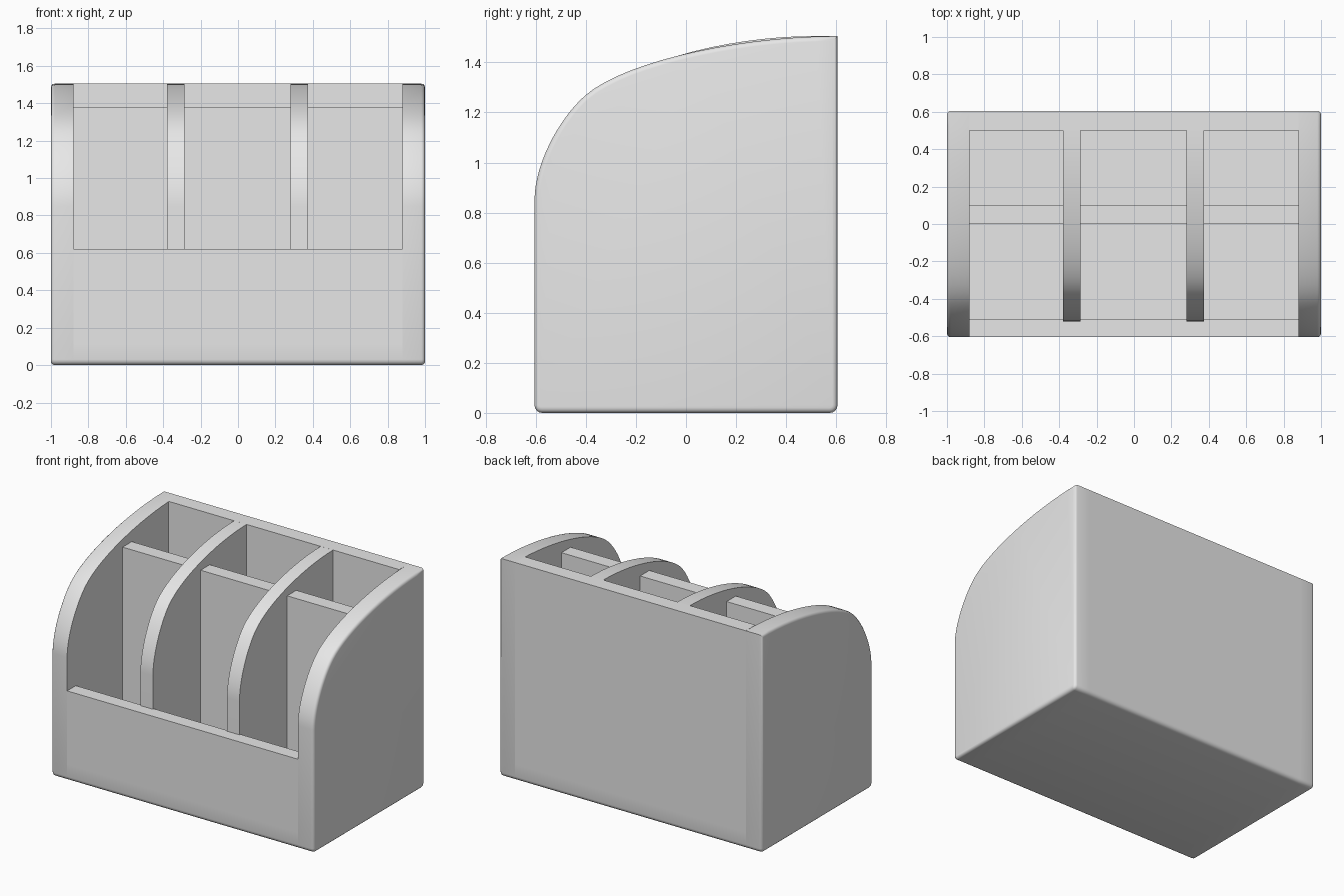
import bpy, bmesh, math
from mathutils import Vector
from mathutils.geometry import interpolate_bezier

cube = bpy.data.objects.get("Cube")
if cube:
    bpy.data.objects.remove(cube, do_unlink=True)

grey = bpy.data.materials.new("light grey")
grey.use_nodes = True
GREY = (0.8, 0.8, 0.8, 1.0)
grey.diffuse_color = GREY
grey.node_tree.nodes["Principled BSDF"].inputs["Base Color"].default_value = GREY

DEPTH, HEIGHT = 0.605, 1.505     # half depth, full height
INNER = 0.88                     # inside face of the side walls
BASE_TOP = 0.11
CORNER = 0.03


def corner(cy, cz, start, r=CORNER, steps=4):
    """Quarter-circle of (y, z) points around a centre."""
    angles = [math.radians(start + 90 * i / steps) for i in range(steps + 1)]
    return [(cy + r * math.cos(a), cz + r * math.sin(a)) for a in angles]


def rounded_curve(front, back):
    """Sweeping upper edge from the front up to the top of the back."""
    knots = [((-0.605, 0.85), (-0.605, 1.0), (-0.5, 1.185), (-0.4, 1.27)),
             ((-0.4, 1.27), (-0.25, 1.40), (0.2, 1.505), (0.605, 1.505))]
    pts = []
    for k in knots:
        seg = interpolate_bezier(*[Vector((y, z, 0)) for y, z in k], 16)
        pts += [(p.x, p.y) for p in (seg[1:] if pts else seg)]
    scale = (back - front) / (2 * DEPTH)
    return [(front + (y + DEPTH) * scale, z) for y, z in pts]


def extrude_x(name, profile, x0, x1, rim_x=None):
    """Extrude a (y, z) profile along x; optionally round the rim at rim_x."""
    bm = bmesh.new()
    face = bm.faces.new([bm.verts.new((x0, y, z)) for y, z in profile])
    res = bmesh.ops.extrude_face_region(bm, geom=[face])
    moved = [v for v in res["geom"] if isinstance(v, bmesh.types.BMVert)]
    bmesh.ops.translate(bm, verts=moved, vec=(x1 - x0, 0, 0))
    bmesh.ops.recalc_face_normals(bm, faces=bm.faces)
    if rim_x is not None:
        rim = [e for e in bm.edges
               if all(abs(v.co.x - rim_x) < 1e-5 for v in e.verts)]
        bmesh.ops.bevel(bm, geom=rim, offset=0.02, segments=3,
                        profile=0.5, affect='EDGES')
    mesh = bpy.data.meshes.new(name)
    bm.to_mesh(mesh)
    bm.free()
    mesh.materials.append(grey)
    obj = bpy.data.objects.new(name, mesh)
    bpy.context.collection.objects.link(obj)
    bpy.ops.object.select_all(action='DESELECT')
    obj.select_set(True)
    bpy.context.view_layer.objects.active = obj
    bpy.ops.object.shade_smooth_by_angle(angle=math.radians(35))
    return obj


def box(y0, y1, z0, z1):
    return [(y0, z0), (y1, z0), (y1, z1), (y0, z1)]


# Bottom corners shared by the base and the side walls
bottom = (corner(-DEPTH + CORNER, CORNER, 180)
          + corner(DEPTH - CORNER, CORNER, 270))

# Side walls with rounded outer rims
side = bottom + rounded_curve(-DEPTH, DEPTH)[::-1]
for name, s in (("left_side_wall", 1), ("right_side_wall", -1)):
    extrude_x(name, side, s * INNER, s, rim_x=s)

# Base, front panel, back panel and the lower cross partition
extrude_x("base", bottom + [(DEPTH, BASE_TOP), (-DEPTH, BASE_TOP)], -INNER, INNER)
extrude_x("front_panel", box(-DEPTH, -0.51, BASE_TOP, 0.62), -INNER, INNER)
extrude_x("back_panel", box(0.5, DEPTH, BASE_TOP, HEIGHT), -INNER, INNER)
extrude_x("cross_partition", box(0.0, 0.1, BASE_TOP, 1.38), -INNER, INNER)

# Curved dividers between the compartments
divider = ([(-0.52, BASE_TOP - 0.01), (0.51, BASE_TOP - 0.01)]
           + rounded_curve(-0.52, 0.51)[::-1])
for name, x0, x1 in (("right_divider", -0.38, -0.285),
                     ("left_divider", 0.28, 0.375)):
    extrude_x(name, divider, x0, x1)
